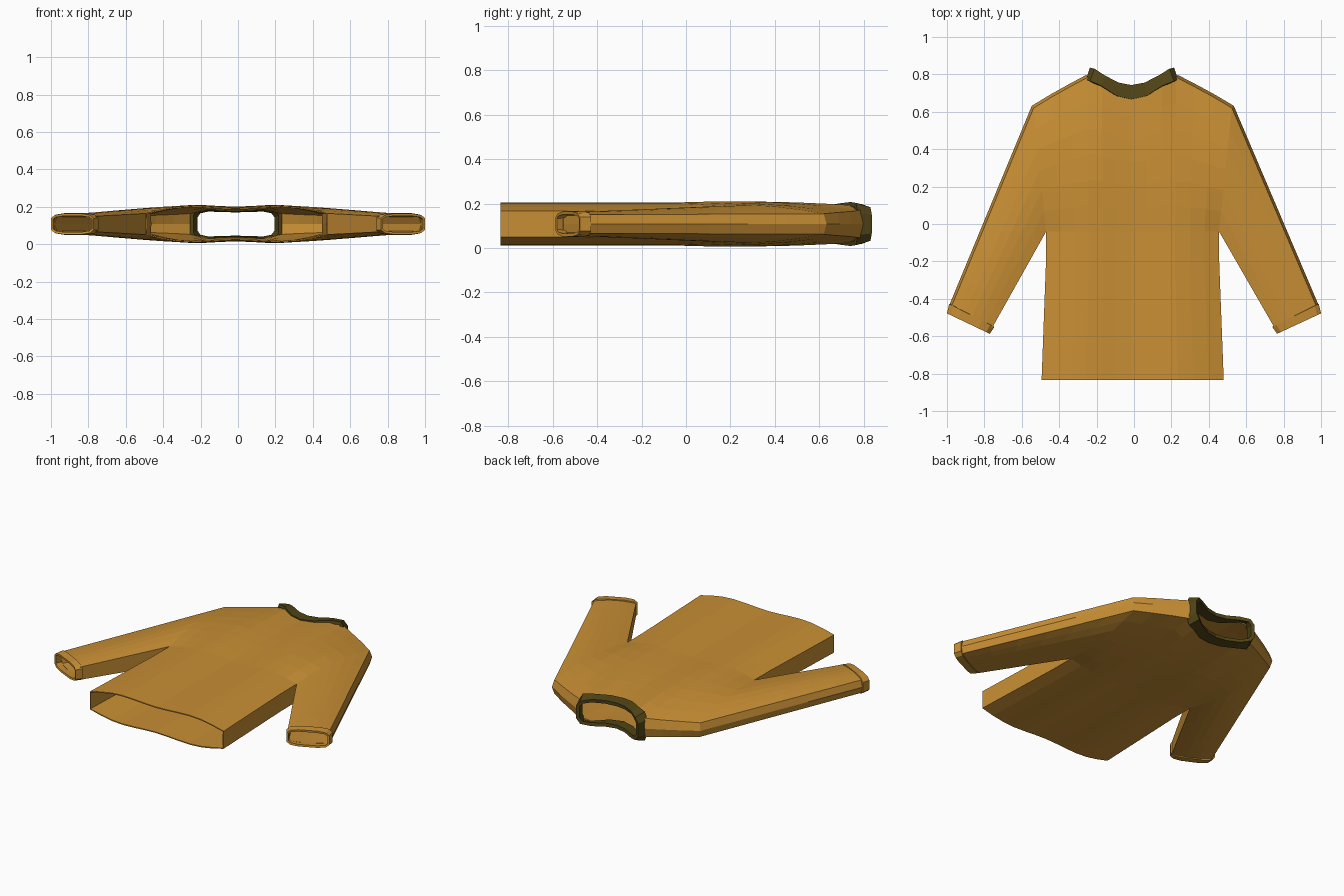
import bpy
import bmesh
import math
from mathutils import Vector

if "Cube" in bpy.data.objects:
    bpy.data.objects.remove(bpy.data.objects["Cube"], do_unlink=True)

MID = 0.108          # height of the middle plane of the flat garment
HALF = 6             # body columns from centre to side
NECK = 3             # column where the neckline meets the shoulder
LOW, HIGH, ARM = 5, 6, 6   # rows below armpit, rows above, sleeve steps


def material(name, rgb):
    m = bpy.data.materials.new(name)
    m.use_nodes = True
    m.diffuse_color = (*rgb, 1)
    m.node_tree.nodes["Principled BSDF"].inputs["Base Color"].default_value = (*rgb, 1)
    return m


ochre = material("ochre_knit", (0.58, 0.275, 0.035))
olive = material("dark_olive_trim", (0.085, 0.06, 0.008))


def lerp(a, b, t):
    return a + (b - a) * t


def place(x, y, z):
    # slight lean of the garment to its right
    return Vector((x - 0.014 * (1 - abs(x)), y, MID + z))


def finish(bm, name, mat, thickness):
    bmesh.ops.recalc_face_normals(bm, faces=bm.faces)
    mesh = bpy.data.meshes.new(name)
    bm.to_mesh(mesh)
    bm.free()
    mesh.materials.append(mat)
    ob = bpy.data.objects.new(name, mesh)
    bpy.context.collection.objects.link(ob)
    mod = ob.modifiers.new("cloth_thickness", "SOLIDIFY")
    mod.thickness = thickness
    mod.offset = -1
    return ob


# neckline and shoulder line: x, y, half thickness
TOP = [(0, 0.70, 0.08), (0.08, 0.715, 0.082), (0.16, 0.755, 0.084), (0.235, 0.785, 0.062),
       (0.33, 0.735, 0.056), (0.43, 0.68, 0.052), (0.53, 0.62, 0.046)]
# half thickness across the body, centre to side
ACROSS = [0.086, 0.089, 0.094, 0.097, 0.092, 0.078, 0.058]


def body_point(i, j):
    if j <= LOW:
        t = j / LOW
        width = lerp(0.487, 0.462, min(1, t * 1.2))
        return (width * i / HALF, lerp(-0.835, -0.04, t), ACROSS[i])
    v = (j - LOW) / HIGH
    x, y, h = TOP[i]
    bulge = 0.008 * math.sin(math.pi * v) * (1 if i < 5 else 2.2 if i == 5 else 3.6)
    return (lerp(0.462 * i / HALF, x, v), lerp(-0.04, y, v),
            lerp(ACROSS[i], h, v ** 2.5) + bulge)


def sleeve_point(k, j):
    x, y, h = body_point(HALF, LOW + j)
    s, v = k / ARM, j / HIGH
    end_h = 0.042 + 0.012 * math.sin(math.pi * v)
    return (lerp(x, lerp(0.755, 0.975, v), s), lerp(y, lerp(-0.555, -0.44, v), s),
            lerp(h, end_h, s))


def build_garment():
    bm = bmesh.new()
    made = {}

    def vert(key, level, side):
        kind, a, b = key
        x, y, h = body_point(a, b) if kind == "body" else sleeve_point(a, b)
        # outer edge of sleeve and shoulder bulges at mid height
        outer = level == 0 and (b == LOW + HIGH if kind == "body" else b == HIGH)
        if outer:
            x, y = x + 0.01, y + 0.012
        ident = (key, level, 1 if kind == "body" and a == 0 else side)
        if ident not in made:
            made[ident] = bm.verts.new(place(side * x, y, level * h))
        return made[ident]

    def key(kind, a, b):
        return ("body", HALF, LOW + b) if kind == "sleeve" and a == 0 else (kind, a, b)

    def panel(kind, cols, rows, side):
        for a in range(cols):
            for b in range(rows):
                corners = [key(kind, a, b), key(kind, a + 1, b),
                           key(kind, a + 1, b + 1), key(kind, a, b + 1)]
                for level in (1, -1):
                    bm.faces.new([vert(c, level, side) for c in corners])

    def wall(keys, side):
        for p, q in zip(keys, keys[1:]):
            for lo, hi in ((-1, 0), (0, 1)):
                bm.faces.new([vert(p, lo, side), vert(q, lo, side),
                              vert(q, hi, side), vert(p, hi, side)])

    for side in (1, -1):
        panel("body", HALF, LOW + HIGH, side)
        panel("sleeve", ARM, HIGH, side)
        # body side, underarm, then shoulder and outer sleeve
        wall([key("body", HALF, j) for j in range(LOW + 1)]
             + [key("sleeve", k, 0) for k in range(1, ARM + 1)], side)
        wall([key("body", i, LOW + HIGH) for i in range(NECK, HALF + 1)]
             + [key("sleeve", k, HIGH) for k in range(1, ARM + 1)], side)
    return finish(bm, "sweater_body", ochre, 0.007)


def band(name, start, end, mat, thickness):
    # closed strip between two loops of points
    bm = bmesh.new()
    a = [bm.verts.new(p) for p in start]
    b = [bm.verts.new(p) for p in end]
    for i in range(len(a)):
        n = (i + 1) % len(a)
        bm.faces.new([a[i], a[n], b[n], b[i]])
    return finish(bm, name, mat, thickness)


def collar_loop(points):
    right = [place(x, y, h) for x, y, h in points]
    left = [place(-x, y, h) for x, y, h in points[1:]]
    upper = left[::-1] + right
    lower = [Vector((p.x, p.y, 2 * MID - p.z)) for p in reversed(upper)]
    return upper + lower


def cuff_loop(side, inner, outer, h):
    # rounded flat ring from underarm side to outer side
    loop = []
    for i in range(12):
        ang = 2 * math.pi * (i + 0.5) / 12
        c, s = math.cos(ang), math.sin(ang)
        t = 0.5 + 0.5 * math.copysign(min(1, abs(c) * 1.035) ** 0.6, c)
        z = h * math.copysign(abs(s) ** 0.45, s)
        loop.append(place(side * lerp(inner[0], outer[0], t), lerp(inner[1], outer[1], t), z))
    return loop


build_garment()

# collar
band("collar",
     collar_loop([(0, 0.667, 0.088), (0.08, 0.685, 0.092), (0.165, 0.74, 0.099),
                  (0.225, 0.765, 0.095), (0.247, 0.772, 0.05)]),
     collar_loop([(0, 0.743, 0.084), (0.07, 0.756, 0.086), (0.145, 0.795, 0.088),
                  (0.2, 0.83, 0.075), (0.225, 0.836, 0.042)]),
     olive, 0.022)

# cuffs
for side, label in ((1, "left"), (-1, "right")):
    band(label + "_cuff",
         cuff_loop(side, (0.743, -0.55), (0.988, -0.427), 0.06),
         cuff_loop(side, (0.768, -0.587), (1.0, -0.478), 0.056),
         ochre, 0.013)
